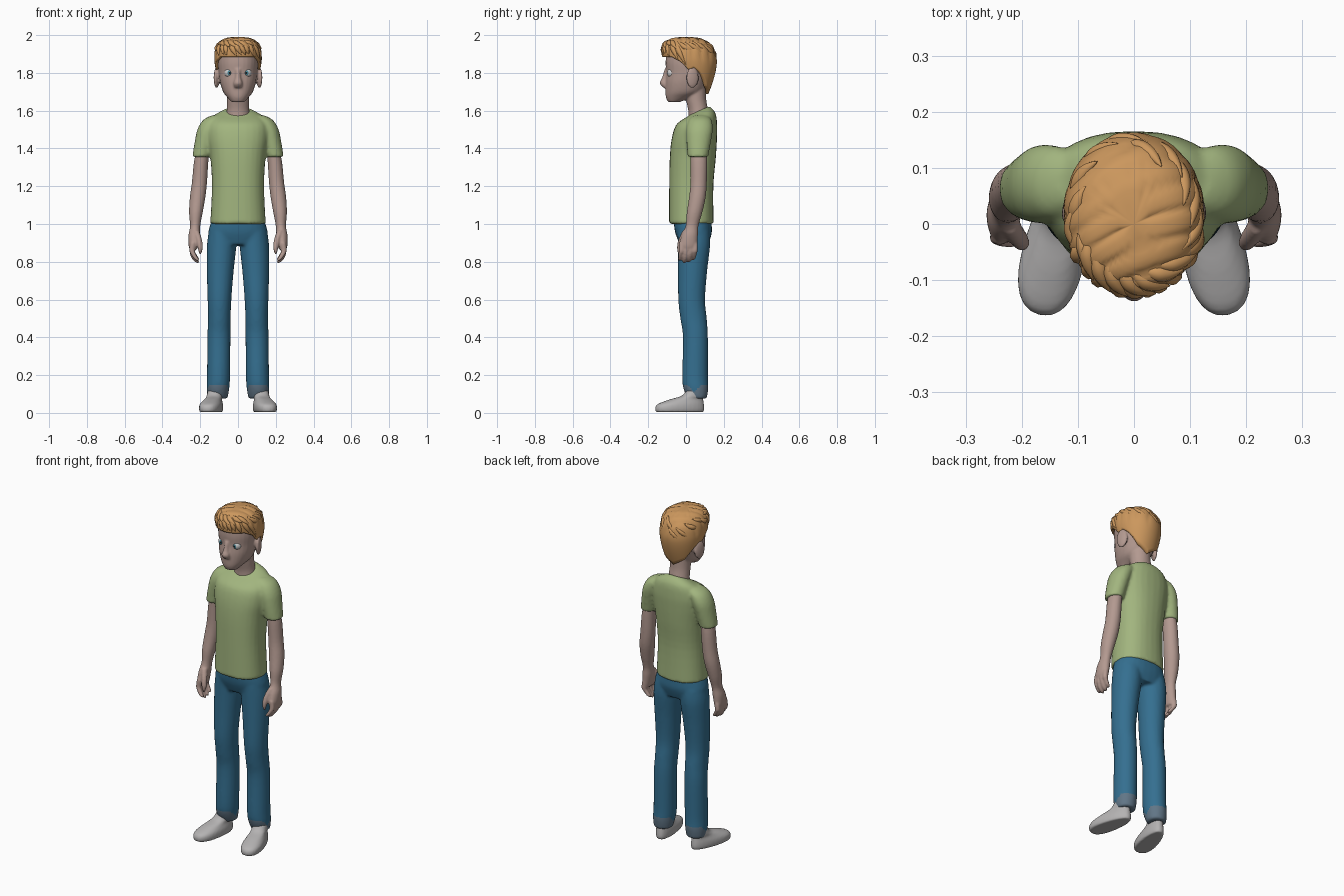
import bpy, bmesh, math, random
from mathutils import Matrix, Vector

old = bpy.data.objects.get("Cube")
if old:
    bpy.data.objects.remove(old, do_unlink=True)
random.seed(4)


def material(name, r, g, b):
    m = bpy.data.materials.new(name)
    m.use_nodes = True
    m.diffuse_color = (r, g, b, 1)
    node = next(n for n in m.node_tree.nodes if n.type == 'BSDF_PRINCIPLED')
    node.inputs["Base Color"].default_value = (r, g, b, 1)
    node.inputs["Roughness"].default_value = 0.8
    return m


SKIN = material("skin", 0.45, 0.32, 0.28)
HAIR = material("ginger hair", 0.60, 0.31, 0.11)
SHIRT = material("green cotton", 0.36, 0.46, 0.21)
JEANS = material("blue denim", 0.035, 0.16, 0.28)
CUFF = material("faded denim", 0.12, 0.18, 0.24)
SHOE = material("grey canvas", 0.46, 0.45, 0.45)
WHITE = material("eye white", 0.62, 0.62, 0.62)
IRIS = material("iris blue", 0.07, 0.25, 0.32)
PUPIL = material("pupil black", 0.01, 0.01, 0.01)


def cubic(p, q, r, s, t):
    return 0.5 * (2 * q + (r - p) * t + (2 * p - 5 * q + 4 * r - s) * t * t
                  + (3 * q - p - 3 * r + s) * t ** 3)


def loft(bm, rings, side=1, power=2.0, sides=28, steps=4):
    """Skin through rings of (x, y, z, half width, half depth, forward tilt)."""
    rings = [tuple(r) + (0,) * (6 - len(r)) for r in rings]
    last = len(rings) - 1
    dense = []
    for i in range(last):
        near = [rings[max(0, min(last, i + k))] for k in (-1, 0, 1, 2)]
        dense += [[cubic(*c, j / steps) for c in zip(*near)] for j in range(steps)]
    dense.append(rings[-1])
    loops = []
    for x, y, z, rx, ry, tilt in dense:
        loop = []
        for k in range(sides):
            a = math.tau * k / sides
            c, s = math.cos(a), math.sin(a)
            dx = rx * math.copysign(abs(c) ** (2 / power), c)
            dy = ry * math.copysign(abs(s) ** (2 / power), s)
            loop.append(bm.verts.new((side * (x + dx), y + dy, z + tilt * dy)))
        loops.append(loop)
    for lo, hi in zip(loops, loops[1:]):
        for k in range(sides):
            n = (k + 1) % sides
            bm.faces.new((lo[k], lo[n], hi[n], hi[k]))
    bm.faces.new(loops[0])
    bm.faces.new(loops[-1])
    return [v for loop in loops for v in loop]


def ball(bm, centre, scale, turn=Matrix(), n=20):
    m = Matrix.Translation(centre) @ turn @ Matrix.Diagonal((*scale, 1))
    bmesh.ops.create_uvsphere(bm, u_segments=n, v_segments=n, radius=1, matrix=m)


def finish(name, bm, mats, voxel=0, smooth=3):
    """Make an object; with a voxel size, fuse its shells into one skin."""
    bmesh.ops.recalc_face_normals(bm, faces=bm.faces)
    me = bpy.data.meshes.new(name)
    bm.to_mesh(me)
    bm.free()
    ob = bpy.data.objects.new(name, me)
    bpy.context.collection.objects.link(ob)
    if voxel:
        mod = ob.modifiers.new("fuse", 'REMESH')
        mod.mode = 'VOXEL'
        mod.voxel_size = voxel
        mod = ob.modifiers.new("soften", 'SMOOTH')
        mod.factor, mod.iterations = 0.5, smooth
        deps = bpy.context.evaluated_depsgraph_get()
        me = bpy.data.meshes.new_from_object(ob.evaluated_get(deps))
        ob.modifiers.clear()
        ob.data = me
    me.materials.clear()
    for m in mats:
        me.materials.append(m)
    for p in me.polygons:
        p.use_smooth = True
    return ob


# T-shirt: torso and two sleeves
bm = bmesh.new()
loft(bm, [(0, .028, 1.0, .147, .118), (0, .028, 1.2, .138, .117), (0, .036, 1.35, .146, .122),
          (0, .044, 1.45, .16, .12), (0, .055, 1.52, .16, .11), (0, .068, 1.57, .13, .088, .2),
          (0, .07, 1.6, .064, .052, .45)], power=2.3)
for s in (1, -1):
    loft(bm, [(.193, .063, 1.355, .049, .054), (.178, .067, 1.43, .052, .064),
              (.16, .072, 1.5, .055, .07), (.135, .075, 1.55, .05, .06),
              (.11, .075, 1.575, .03, .035)], s)
finish("t_shirt", bm, [SHIRT], .009)

# Jeans: seat and two legs, faded at the ankles
bm = bmesh.new()
loft(bm, [(0, .035, 1.04, .13, .1), (0, .036, 1.0, .146, .1), (0, .04, .95, .158, .096),
          (0, .042, .89, .155, .075)], power=2.3)
for s in (1, -1):
    loft(bm, [(.08, .04, .96, .075, .085), (.087, .042, .88, .078, .085),
              (.094, .035, .75, .071, .077), (.098, .03, .6, .063, .071),
              (.099, .04, .5, .06, .07), (.101, .05, .4, .061, .066),
              (.103, .048, .2, .061, .068), (.106, .052, .13, .06, .066),
              (.108, .06, .075, .052, .05)], s)
jeans = finish("jeans", bm, [JEANS, CUFF], .009)
for p in jeans.data.polygons:
    c = p.center
    p.material_index = int(c.z < min(.15, .11 + abs(c.y - .045)))

for s, side in ((1, "left"), (-1, "right")):
    # Arm, palm, four curled fingers and a thumb
    bm = bmesh.new()
    loft(bm, [(.18, .065, 1.42, .034, .042), (.195, .068, 1.33, .038, .044),
              (.204, .067, 1.22, .04, .043), (.214, .06, 1.14, .041, .044),
              (.223, .045, 1.06, .036, .041), (.227, .032, .99, .027, .034),
              (.232, .02, .94, .03, .043), (.236, .012, .89, .026, .048),
              (.236, .012, .865, .02, .044)], s)
    for k in range(4):
        y = -.024 + k * .024
        up = .012 * abs(k - 1.3)
        loft(bm, [(.238, y, .9, .015, .014), (.243, y, .86, .015, .014),
                  (.234, y - .004, .82 + up, .014, .013),
                  (.218, y - .008, .797 + up, .012, .011),
                  (.208, y - .01, .788 + up, .004, .004)], s, sides=12)
    loft(bm, [(.222, .0, .965, .016, .018), (.207, -.022, .92, .016, .017),
              (.2, -.034, .875, .014, .014), (.2, -.036, .84, .005, .005)], s, sides=12)
    finish(side + "_arm", bm, [SKIN], .0055)

    # Shoe, wider at the toe and turned outward
    bm = bmesh.new()
    verts = loft(bm, [(0, 0, .004, .05, .128), (0, 0, .02, .055, .133), (0, .005, .045, .054, .126),
                      (0, .035, .07, .045, .092), (0, .068, .09, .042, .058),
                      (0, .08, .12, .04, .042)], power=2.3)
    for v in verts:
        v.co.x *= 1.0 - 1.4 * v.co.y if v.co.z < .08 else 1
    turn = Matrix.Translation((s * .138, -.033, 0)) @ Matrix.Rotation(s * .23, 4, 'Z')
    bmesh.ops.transform(bm, matrix=turn, verts=bm.verts)
    finish(side + "_shoe", bm, [SHOE], .007, 2)

    # Eye, with iris and pupil set by direction
    bm = bmesh.new()
    centre = Vector((s * .046, -.074, 1.80))
    ball(bm, centre, (.026, .026, .026), Matrix.Rotation(math.pi / 2, 4, 'X'), 32)
    eye = finish(side + "_eye", bm, [WHITE, IRIS, PUPIL])
    for p in eye.data.polygons:
        facing = (p.center - centre).normalized().dot(Vector((-s * .1, -1, 0)).normalized())
        p.material_index = (facing > .87) + (facing > .975)

# Head: skull, neck, nose and ears
bm = bmesh.new()
loft(bm, [(0, -.065, 1.645, .034, .03), (0, -.04, 1.67, .056, .066), (0, -.012, 1.7, .079, .097),
          (0, .0, 1.75, .095, .109), (0, .012, 1.8, .102, .117), (0, .018, 1.86, .108, .126),
          (0, .02, 1.92, .1, .118), (0, .02, 1.96, .068, .08)], power=2.2)
loft(bm, [(0, .068, 1.54, .068, .056), (0, .065, 1.6, .06, .053), (0, .053, 1.66, .058, .054),
          (0, .045, 1.74, .06, .06)])
loft(bm, [(0, -.104, 1.82, .012, .01), (0, -.111, 1.775, .015, .016),
          (0, -.116, 1.745, .024, .023), (0, -.108, 1.722, .02, .014)], sides=16)
for s in (1, -1):
    ball(bm, (s * .113, .034, 1.775), (.013, .034, .056), Matrix.Rotation(s * .3, 4, 'Z'))
finish("head", bm, [SKIN], .0065, 2)

# Hair surface: angle runs from the front, t from the crown to the hairline
LINE = [(0, 1.885), (.85, 1.885), (1.2, 1.86), (1.42, 1.81), (1.65, 1.83), (1.9, 1.8),
        (2.3, 1.73), (3.2, 1.685)]


def hair_point(a, t):
    b = abs((a + math.pi) % math.tau - math.pi)
    low = next(z0 + (z1 - z0) * (b - b0) / (b1 - b0)
               for (b0, z0), (b1, z1) in zip(LINE, LINE[1:]) if b <= b1)
    z = low + (1.99 - low) * math.cos(t * math.pi / 2)
    if z > 1.87:
        u = (z - 1.87) / .12
        f = max(0, 1 - u ** 3) ** (1 / 3)
        rx, cy, ry = .126 * f, .02 - .02 * u, .143 * f
    else:
        u = (1.87 - z) / .19
        rx, cy, ry = .126 - .058 * u ** 1.5, .02 + .055 * u, .143 - .103 * u ** 1.3
    return Vector((rx * math.sin(a), cy - ry * math.cos(a), z))


# Hair cap with shallow swept grooves and a tucked edge
CROWN = Vector((0, .02, 1.86))
bm = bmesh.new()
COLS, ROWS = 96, 22
top = bm.verts.new(hair_point(0, 0))
rows = []
for r in range(1, ROWS + 2):
    row = []
    for c in range(COLS):
        a = math.tau * c / COLS
        p = hair_point(a, min(r, ROWS) / ROWS)
        if r > ROWS:
            p = Vector((p.x * .82, .02 + (p.y - .02) * .82, p.z))
        else:
            groove = abs(math.sin(65 * (p.y - .45 * p.x + 1.5 * p.x * p.x)))
            fade = min(1, max(0, (p.z - 1.83) / .08))
            p = CROWN + (p - CROWN) * (1 - .045 * fade * (1 - groove) ** 2)
        row.append(bm.verts.new(p))
    rows.append(row)
for c in range(COLS):
    n = (c + 1) % COLS
    bm.faces.new((top, rows[0][c], rows[0][n]))
    for lo, hi in zip(rows, rows[1:]):
        bm.faces.new((lo[c], hi[c], hi[n], lo[n]))
finish("hair_cap", bm, [HAIR])

# Tapered locks: a fringe, a front quiff and a swept crown
curve = bpy.data.curves.new("locks", 'CURVE')
curve.dimensions = '3D'
curve.bevel_depth, curve.bevel_resolution, curve.resolution_u = .018, 2, 5


def lock(a0, t0, a1, t1, lift, width):
    sp = curve.splines.new('NURBS')
    sp.points.add(4)
    for k, pt in enumerate(sp.points):
        f = k / 4
        p = hair_point(a0 + (a1 - a0) * f, t0 + (t1 - t0) * f)
        p = CROWN + (p - CROWN) * (.93 + lift * f * f)
        pt.co = (*p, 1)
        pt.radius = width * (.5, 1, 1, .7, .04)[k]
    sp.use_endpoint_u = True
    sp.order_u = 4


for k in range(10):
    a = -1.15 + k * .24
    lock(a, .45, a + random.uniform(.15, .4), random.uniform(.92, 1.0), .07, .95)
for k in range(7):
    a = -.9 + k * .3
    lock(a - .3, .35, a + .25, random.uniform(.6, .72), .1, .9)
for k in range(11):
    a = 1.2 + k * .38
    t = random.uniform(.25, .45)
    lock(a + .5, t + .2, a - .1, t, .07, .8)
tmp = bpy.data.objects.new("locks", curve)
bpy.context.collection.objects.link(tmp)
mesh = bpy.data.meshes.new_from_object(tmp.evaluated_get(bpy.context.evaluated_depsgraph_get()))
bpy.data.objects.remove(tmp, do_unlink=True)
bm = bmesh.new()
bm.from_mesh(mesh)
finish("hair_locks", bm, [HAIR])
